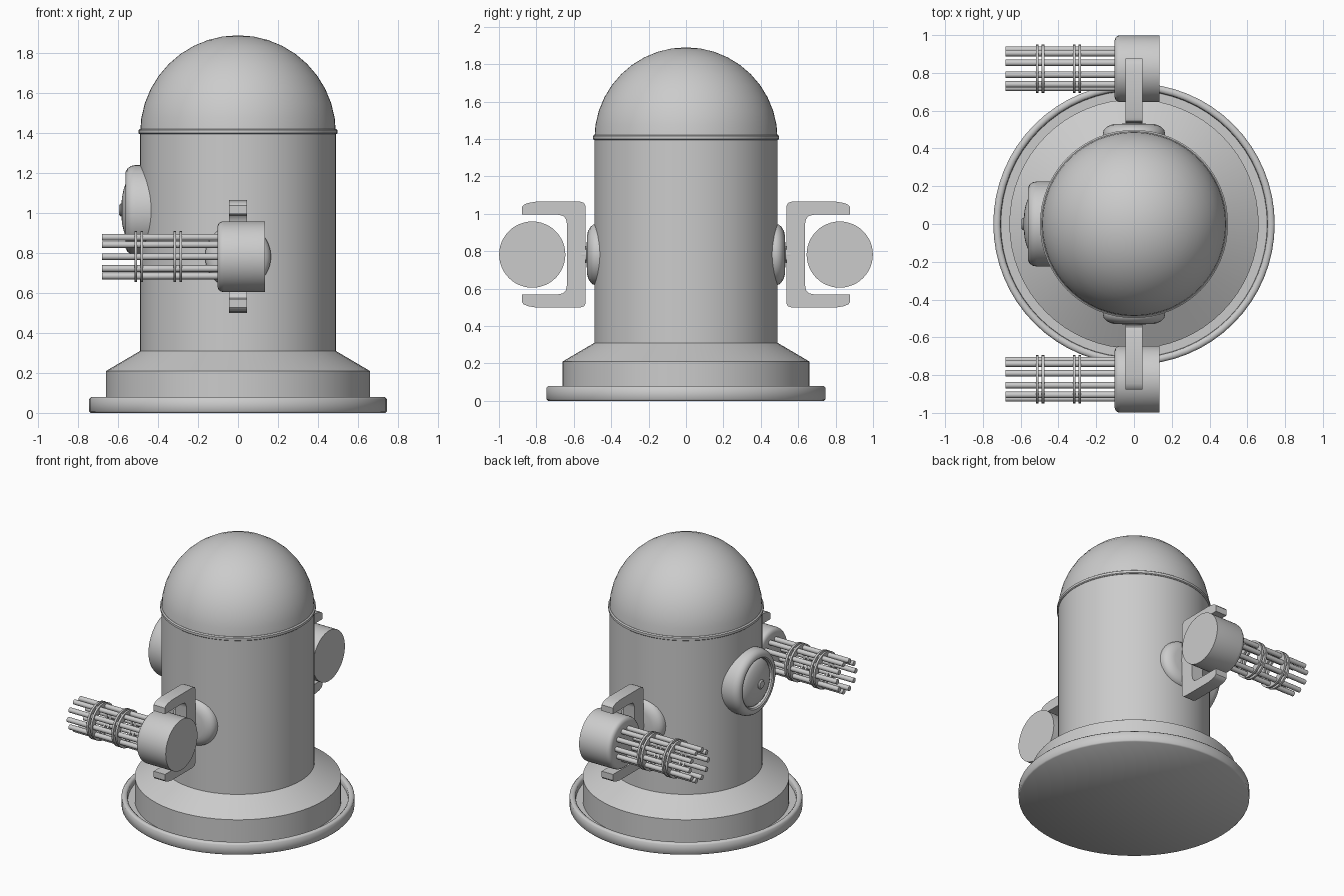
import bpy, bmesh
from math import pi, sin, cos, radians
from mathutils import Matrix, Vector

if "Cube" in bpy.data.objects:
    bpy.data.objects.remove(bpy.data.objects["Cube"])

def finish(bm, name, angle=35):
    bmesh.ops.remove_doubles(bm, verts=bm.verts, dist=1e-5)
    bmesh.ops.recalc_face_normals(bm, faces=bm.faces)
    me = bpy.data.meshes.new(name)
    bm.to_mesh(me)
    bm.free()
    ob = bpy.data.objects.new(name, me)
    bpy.context.collection.objects.link(ob)
    bpy.ops.object.select_all(action='DESELECT')
    bpy.context.view_layer.objects.active = ob
    ob.select_set(True)
    bpy.ops.object.shade_smooth_by_angle(angle=radians(angle))
    return ob

def lathe_into(bm, profile, mat=Matrix(), steps=64, closed=False):
    """Revolve (radius, height) points about local z, then place with mat."""
    pts = profile + profile[:1] if closed else profile
    rings = []
    for r, h in pts:
        n = 1 if r == 0 else steps
        rings.append([bm.verts.new(mat @ Vector((r * cos(2 * pi * i / steps),
                      r * sin(2 * pi * i / steps), h))) for i in range(n)])
    for a, b in zip(rings, rings[1:]):
        for i in range(steps):
            j = (i + 1) % steps
            quad = [a[i % len(a)], a[j % len(a)], b[j % len(b)], b[i % len(b)]]
            bm.faces.new(list(dict.fromkeys(quad)))

def lathe(name, profile, mat=Matrix(), steps=64, angle=35):
    bm = bmesh.new()
    lathe_into(bm, profile, mat, steps)
    return finish(bm, name, angle)

def along(direction, origin):
    """Matrix turning local z to the given direction."""
    return Matrix.Translation(origin) @ Vector((0, 0, 1)).rotation_difference(
        Vector(direction)).to_matrix().to_4x4()

# Base tray with raised rim, and stepped skirt
lathe("base_tray", [(0, 0), (0.738, 0), (0.745, 0.008), (0.745, 0.07), (0.735, 0.08),
                    (0.717, 0.08), (0.707, 0.07), (0.705, 0.04), (0, 0.04)], angle=50)
lathe("base_skirt", [(0, 0.03), (0.66, 0.03), (0.66, 0.21), (0.49, 0.31), (0, 0.31)], angle=25)

# Body cylinder, seam ring and dome
lathe("body", [(0, 0.3), (0.49, 0.3), (0.49, 1.405), (0, 1.405)])
lathe("neck_ring", [(0, 1.395), (0.492, 1.395), (0.498, 1.4), (0.498, 1.416),
                    (0.49, 1.422), (0, 1.422)])
dome = [(0.49 * cos(pi / 2 * i / 10), 1.4 + 0.49 * sin(pi / 2 * i / 10)) for i in range(10)]
lathe("dome", [(0, 1.4)] + dome + [(0, 1.89)])

# Eye: rounded rim, bulging lens, centre knob
eye = along((-1, 0, 0), (0, 0, 1.015))
lathe("eye_rim", [(0, 0.4), (0.225, 0.4), (0.225, 0.515), (0.221, 0.535), (0.21, 0.552),
                  (0.193, 0.562), (0.175, 0.562), (0.167, 0.555), (0.165, 0.53), (0, 0.53)], eye, 48)
lens = [(0.163 * cos(pi / 2 * i / 7), 0.53 + 0.055 * sin(pi / 2 * i / 7)) for i in range(7)]
lathe("eye_lens", [(0, 0.53)] + lens + [(0, 0.585)], eye, 48)
lathe("eye_knob", [(0, 0.57), (0.032, 0.57), (0.032, 0.588), (0.025, 0.595), (0, 0.595)], eye, 24)

GUN_Y, GUN_Z = 0.822, 0.782
for s, side in ((-1, "front"), (1, "rear")):
    # Shoulder boss and pivot pin
    shoulder = along((0, s, 0), (0, 0, GUN_Z))
    lathe(side + "_shoulder", [(0, 0.4), (0.165, 0.4), (0.165, 0.48), (0.16, 0.497), (0.147, 0.512),
                               (0.125, 0.524), (0.1, 0.53), (0, 0.532)], shoulder, 48)
    lathe(side + "_pivot_pin", [(0, 0.5), (0.045, 0.5), (0.045, 0.56), (0, 0.56)], shoulder, 24)

    # C-shaped bracket: upper half outline, mirrored for the lower half
    half = [(0.637, 0.165), (0.642, 0.19), (0.657, 0.207), (0.685, 0.213), (0.877, 0.213),
            (0.877, 0.255), (0.868, 0.266), (0.845, 0.276), (0.8, 0.283),
            (0.565, 0.283), (0.545, 0.276), (0.536, 0.258)]
    outline = half + [(y, -z) for y, z in reversed(half)]
    bm = bmesh.new()
    face = bm.faces.new([bm.verts.new((-0.044, s * y, GUN_Z + z)) for y, z in outline])
    ext = bmesh.ops.extrude_face_region(bm, geom=[face])["geom"]
    bmesh.ops.translate(bm, vec=(0.088, 0, 0),
                        verts=[v for v in ext if isinstance(v, bmesh.types.BMVert)])
    finish(bm, side + "_bracket")

    # Gun housing, rounded at the muzzle end
    gun = along((-1, 0, 0), (0, s * GUN_Y, GUN_Z))
    lathe(side + "_gun_housing", [(0, -0.135), (0.177, -0.135), (0.177, 0.072), (0.174, 0.087),
                                  (0.165, 0.098), (0.15, 0.103), (0, 0.103)], gun, 48)

    # Ring of barrels
    bm = bmesh.new()
    for i in range(10):
        a = 2 * pi * i / 10 + pi / 10
        place = gun @ Matrix.Translation((0.102 * cos(a), 0.102 * sin(a), 0))
        lathe_into(bm, [(0, 0.09), (0.017, 0.09), (0.017, 0.68), (0, 0.68)], place, 12)
    finish(bm, side + "_barrels")

    # Paired clamp bands
    bm = bmesh.new()
    for h in (0.28, 0.31, 0.475, 0.505):
        lathe_into(bm, [(0.085, h), (0.128, h), (0.128, h + 0.014), (0.085, h + 0.014)],
                   gun, 32, closed=True)
    finish(bm, side + "_barrel_bands")
